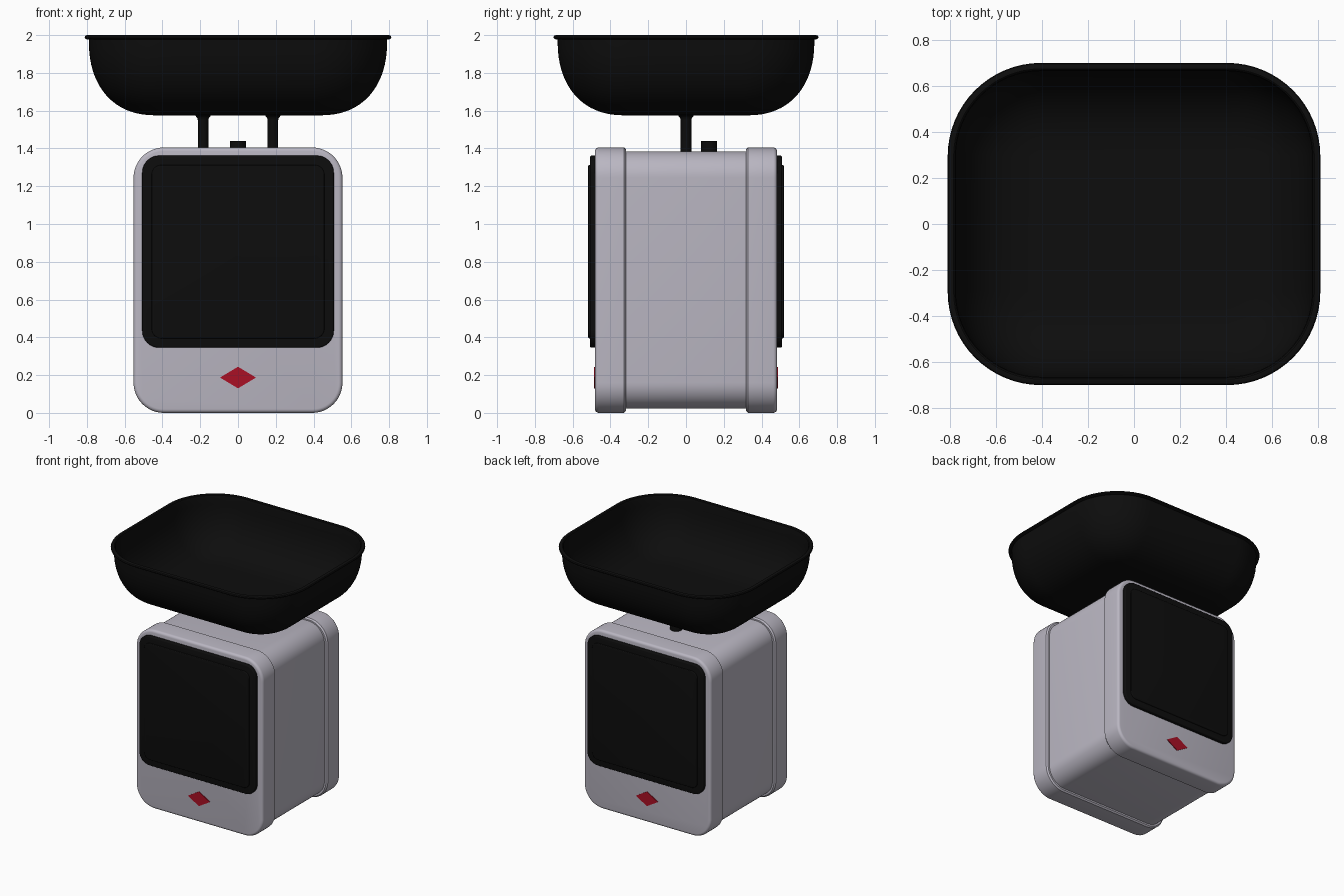
import bpy
import bmesh
from math import sin, cos, pi, radians

cube = bpy.data.objects.get("Cube")
if cube:
    bpy.data.objects.remove(cube, do_unlink=True)


def material(name, r, g, b):
    m = bpy.data.materials.new(name)
    m.use_nodes = True
    m.diffuse_color = (r, g, b, 1)
    m.node_tree.nodes["Principled BSDF"].inputs["Base Color"].default_value = (r, g, b, 1)
    return m


BLACK = material("black", 0.004, 0.004, 0.004)
SHELL = material("lilac grey", 0.49, 0.47, 0.54)
RED = material("red", 0.40, 0.005, 0.018)


def rounded_rect(hx, hy, r, cy=0.0, seg=12):
    """Outline of a rounded rectangle centred on (0, cy)."""
    pts = []
    for q, (sx, sy) in enumerate(((1, 1), (-1, 1), (-1, -1), (1, -1))):
        for i in range(seg + 1):
            a = (q + i / seg) * pi / 2
            pts.append((sx * (hx - r) + r * cos(a), cy + sy * (hy - r) + r * sin(a)))
    return pts


def circle(r, cx=0.0, cy=0.0, n=24):
    return [(cx + r * cos(2 * pi * i / n), cy + r * sin(2 * pi * i / n)) for i in range(n)]


def loft(name, rings, mat, side=0):
    """Skin (outline, depth) rings; side 0 stacks upward, +1 / -1 stacks along y."""
    bm = bmesh.new()
    loops = []
    for pts, d in rings:
        loops.append([bm.verts.new((u, side * d, v) if side else (u, v, d)) for u, v in pts])
    for a, b in zip(loops, loops[1:]):
        for i in range(len(a)):
            j = (i + 1) % len(a)
            bm.faces.new((a[i], a[j], b[j], b[i]))
    bm.faces.new(loops[0])
    bm.faces.new(loops[-1])
    bmesh.ops.recalc_face_normals(bm, faces=bm.faces)
    mesh = bpy.data.meshes.new(name)
    bm.to_mesh(mesh)
    bm.free()
    mesh.materials.append(mat)
    obj = bpy.data.objects.new(name, mesh)
    bpy.context.collection.objects.link(obj)
    bpy.ops.object.select_all(action="DESELECT")
    obj.select_set(True)
    bpy.context.view_layer.objects.active = obj
    bpy.ops.object.shade_smooth_by_angle(angle=radians(35))
    return obj


def slab(name, hx, z0, z1, r, y0, y1, bevel, mat, side, back_bevel=0.0):
    """Upright rounded plate with a rounded outer edge."""
    hz, cz = (z1 - z0) / 2, (z0 + z1) / 2

    def ring(inset, depth):
        return rounded_rect(hx - inset, hz - inset, r - inset, cz), depth

    rings = []
    if back_bevel:
        rings.append(ring(back_bevel, y0))
    rings.append(ring(0, y0 + back_bevel))
    for i in range(5):
        a = i / 4 * pi / 2
        rings.append(ring(bevel * (1 - cos(a)), y1 - bevel + bevel * sin(a)))
    return loft(name, rings, mat, side)


# Housing between the two faces
slab("housing", 0.53, 0.022, 1.385, 0.14, -0.34, 0.34, 0.004, SHELL, 1)

# Matching front and back faces
for side, label in ((-1, "front"), (1, "back")):
    slab(label + "_cover", 0.553, 0.0, 1.405, 0.16, 0.318, 0.482, 0.02, SHELL, side, 0.01)
    slab(label + "_dial_frame", 0.507, 0.345, 1.362, 0.09, 0.47, 0.508, 0.008, BLACK, side)
    slab(label + "_dial_glass", 0.457, 0.395, 1.312, 0.05, 0.50, 0.518, 0.006, BLACK, side)
    diamond = [(0.095, 0.187), (0, 0.244), (-0.095, 0.187), (0, 0.13)]
    loft(label + "_badge", [(diamond, 0.48), (diamond, 0.487)], RED, side)

# Posts that carry the bowl, flared at the top
for x, label in ((-0.185, "right"), (0.185, "left")):
    stem = [(0.028, 1.37), (0.028, 1.55), (0.031, 1.562), (0.04, 1.572), (0.04, 1.58)]
    loft(label + "_post", [(circle(r, x), z) for r, z in stem], BLACK)

# Zeroing knob on top of the housing
knob = [(0.043, 1.37), (0.043, 1.438), (0.041, 1.44)]
loft("zero_knob", [(circle(r, 0, 0.122), z) for r, z in knob], BLACK)


# Hollow bowl: outer wall, rolled lip, inner wall
def bowl_ring(inset, z):
    return rounded_rect(0.79 - inset, 0.68 - inset, 0.385 - inset, seg=16), z


def wall(thick):
    profile = []
    for i in range(17):
        a = i / 16 * pi / 2
        inset = 0.36 * (1 - cos(a) ** (2 / 2.3))
        drop = (0.403 - thick) * sin(a) ** (2 / 2.3)
        profile.append((inset + thick * cos(a), 1.978 - drop))
    return profile


lip = [(-0.012, 1.978), (-0.02, 1.983), (-0.022, 1.99), (-0.018, 1.997),
       (-0.01, 2.0), (0.004, 2.0), (0.01, 1.995)]
section = wall(0)[::-1] + lip + wall(0.014)
loft("bowl", [bowl_ring(d, z) for d, z in section], BLACK)
